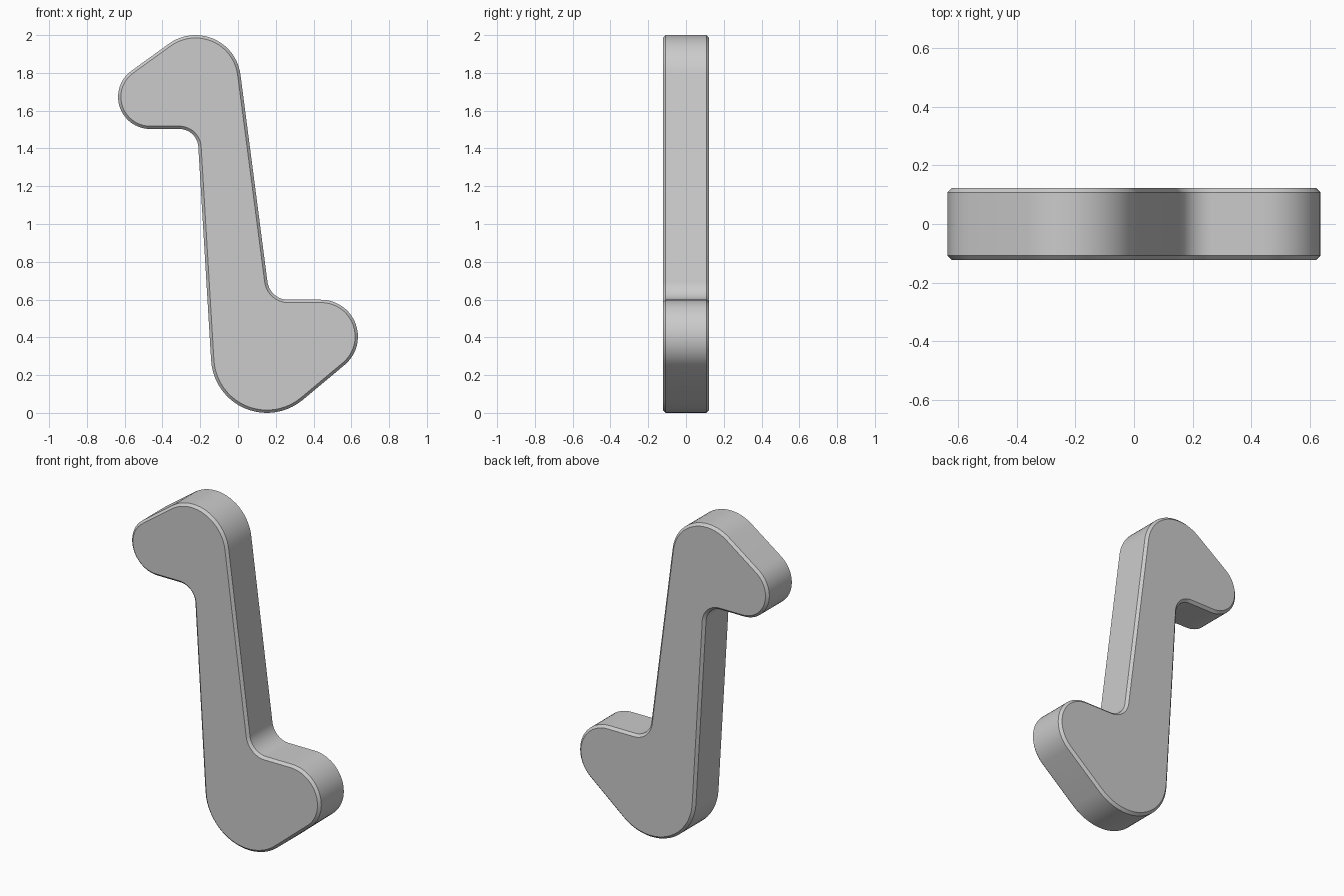
import bpy
import bmesh
import math

cube = bpy.data.objects.get("Cube")
if cube:
    bpy.data.objects.remove(cube, do_unlink=True)

HALF_DEPTH = 0.123
CHAMFER = 0.015
STEPS = 20

# Outline arcs in order: centre x, centre z, radius (negative = inner fillet)
ARCS = [
    (0.153, 0.296, 0.296),    # bottom lobe
    (0.440, 0.404, 0.195),    # lower tip
    (0.265, 0.709, -0.110),   # lower fillet
    (-0.225, 1.760, 0.240),   # top lobe
    (-0.465, 1.673, 0.170),   # upper tip
    (-0.310, 1.403, -0.100),  # upper fillet
]


def tangent_angle(a, b):
    """Heading of the straight edge that joins two arcs."""
    dx, dz = b[0] - a[0], b[1] - a[1]
    return math.atan2(dz, dx) - math.asin((b[2] - a[2]) / math.hypot(dx, dz))


def outline(inset):
    """Points of the closed outline, shrunk by the inset."""
    points = []
    for i, (cx, cz, r) in enumerate(ARCS):
        start = tangent_angle(ARCS[i - 1], ARCS[i])
        end = tangent_angle(ARCS[i], ARCS[(i + 1) % len(ARCS)])
        sweep = math.remainder(end - start, 2 * math.pi)
        for k in range(STEPS + 1):
            t = start + sweep * k / STEPS
            points.append((cx + (r - inset) * math.sin(t),
                           cz - (r - inset) * math.cos(t)))
    return points


# Four rings from front to back: chamfer, straight wall, chamfer
bm = bmesh.new()
rings = []
for y, inset in [(-HALF_DEPTH, CHAMFER), (CHAMFER - HALF_DEPTH, 0),
                 (HALF_DEPTH - CHAMFER, 0), (HALF_DEPTH, CHAMFER)]:
    rings.append([bm.verts.new((x, y, z)) for x, z in outline(inset)])

for front, back in zip(rings, rings[1:]):
    for i in range(len(front)):
        bm.faces.new((front[i - 1], back[i - 1], back[i], front[i]))
bm.faces.new(rings[0])
bm.faces.new(rings[-1][::-1])
bmesh.ops.recalc_face_normals(bm, faces=bm.faces)

mesh = bpy.data.meshes.new("lever_arm")
bm.to_mesh(mesh)
bm.free()
arm = bpy.data.objects.new("lever_arm", mesh)
bpy.context.collection.objects.link(arm)

# Plain grey finish
grey = bpy.data.materials.new("light_grey")
grey.use_nodes = True
grey.diffuse_color = (0.6, 0.6, 0.6, 1)
for node in grey.node_tree.nodes:
    if node.type == 'BSDF_PRINCIPLED':
        node.inputs["Base Color"].default_value = (0.6, 0.6, 0.6, 1)
mesh.materials.append(grey)

# Smooth rounded walls with crisp chamfer edges
bpy.ops.object.select_all(action='DESELECT')
arm.select_set(True)
bpy.context.view_layer.objects.active = arm
bpy.ops.object.shade_smooth_by_angle(angle=math.radians(30))
